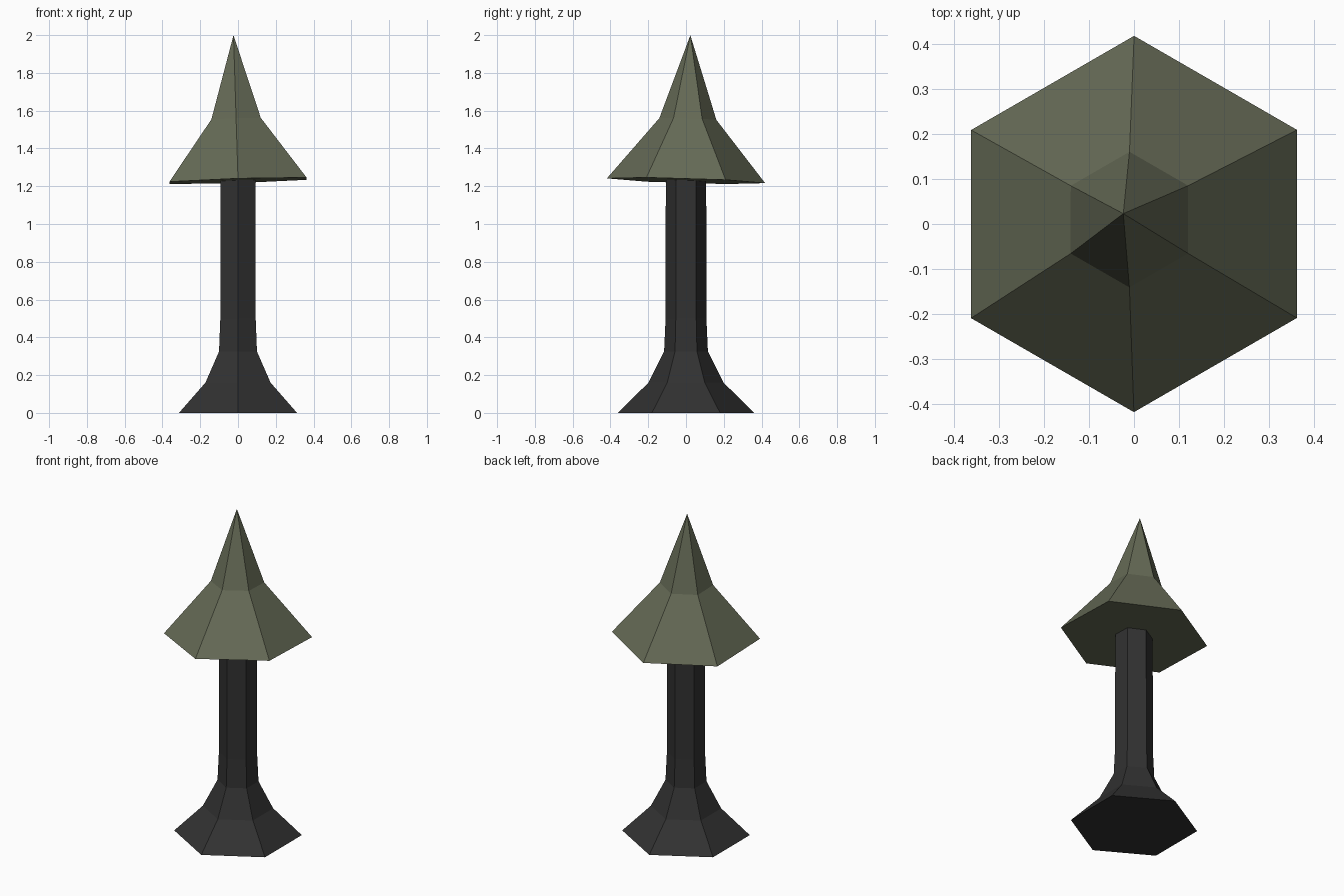
import bpy, bmesh, math
from mathutils import Vector, Matrix

if "Cube" in bpy.data.objects:
    bpy.data.objects.remove(bpy.data.objects["Cube"])


def material(name, rgb):
    m = bpy.data.materials.new(name)
    m.diffuse_color = (*rgb, 1)
    m.use_nodes = True
    m.node_tree.nodes["Principled BSDF"].inputs["Base Color"].default_value = m.diffuse_color
    return m


def hex_stack(name, profile, mat):
    """Six-sided flat-shaded solid from (radius, height) pairs; radius 0 makes a tip."""
    bm = bmesh.new()
    rings = []
    for r, z in profile:
        if r == 0:
            rings.append([bm.verts.new((0, 0, z))] * 6)
        else:
            angles = [math.radians(90 + 60 * i) for i in range(6)]
            rings.append([bm.verts.new((r * math.cos(a), r * math.sin(a), z)) for a in angles])
    for low, high in zip(rings, rings[1:]):
        for i in range(6):
            j = (i + 1) % 6
            quad = [low[i], low[j], high[j], high[i]]
            bm.faces.new(list(dict.fromkeys(quad)))
    bm.faces.new(rings[0][::-1])
    if profile[-1][0] > 0:
        bm.faces.new(rings[-1])
    bmesh.ops.recalc_face_normals(bm, faces=bm.faces)
    mesh = bpy.data.meshes.new(name)
    bm.to_mesh(mesh)
    bm.free()
    mesh.materials.append(mat)
    obj = bpy.data.objects.new(name, mesh)
    bpy.context.collection.objects.link(obj)
    return obj


bark = material("dark bark", (0.031, 0.031, 0.031))
leaf = material("dull green", (0.130, 0.144, 0.092))

# Trunk with flared foot
hex_stack("trunk", [(0.361, 0), (0.199, 0.16), (0.116, 0.325),
                    (0.108, 0.5), (0.107, 1.25)], bark)

# Pointed canopy, leaning slightly to the back left
canopy = hex_stack("canopy", [(0.419, 0), (0.151, 0.327), (0, 0.771)], leaf)
tilt = Vector((0, 0, 1)).rotation_difference(Vector((-0.031, 0.03, 1)))
canopy.data.transform(Matrix.Translation((0, 0, 1.229)) @ tilt.to_matrix().to_4x4())
